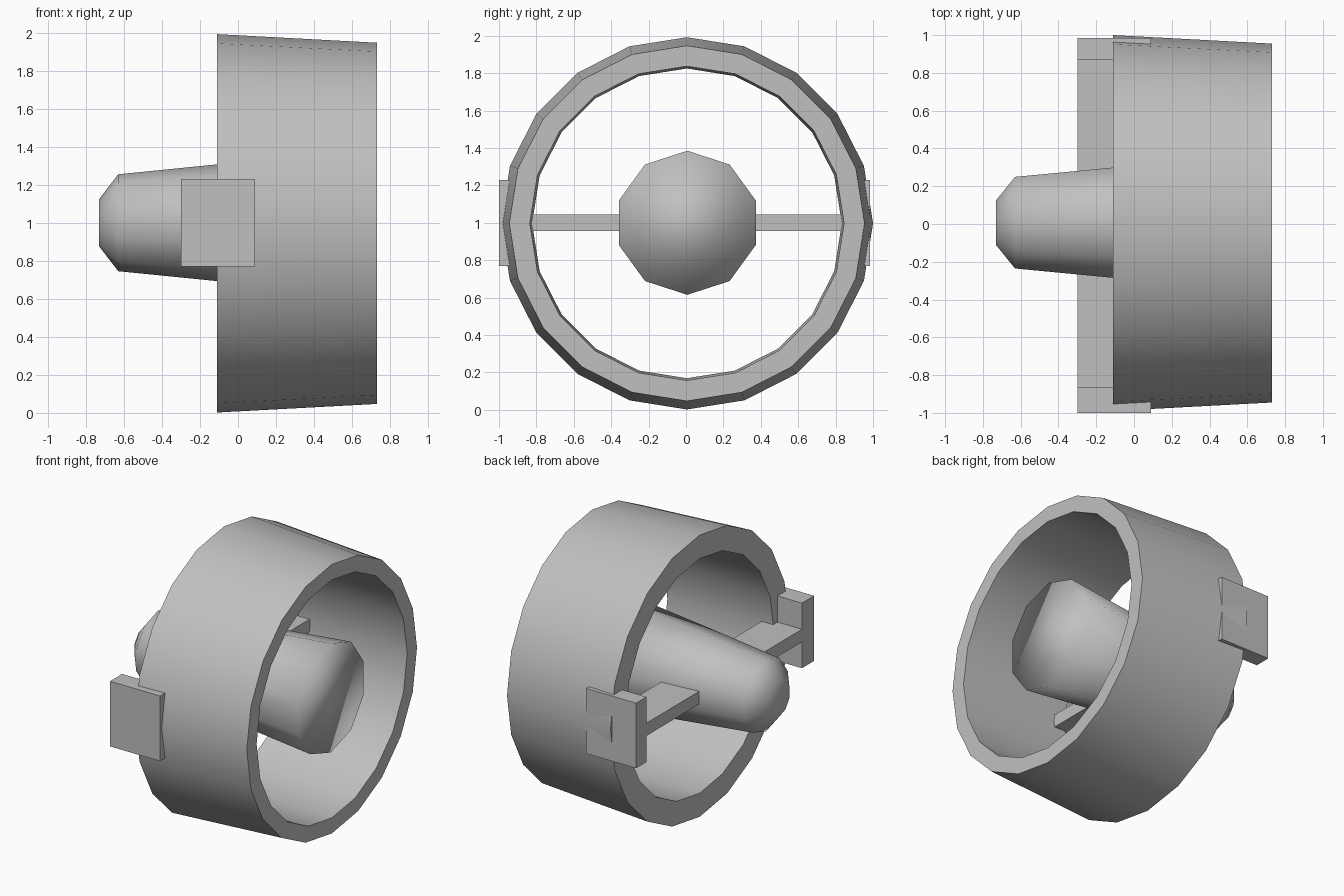
import bpy, bmesh, math

cube = bpy.data.objects.get("Cube")
if cube:
    bpy.data.objects.remove(cube, do_unlink=True)

grey = bpy.data.materials.new("light grey")
grey.use_nodes = True
colour = (0.53, 0.53, 0.53, 1)
grey.diffuse_color = colour
grey.node_tree.nodes["Principled BSDF"].inputs["Base Color"].default_value = colour


def finish(name, bm):
    bmesh.ops.recalc_face_normals(bm, faces=bm.faces)
    mesh = bpy.data.meshes.new(name)
    bm.to_mesh(mesh)
    bm.free()
    mesh.materials.append(grey)
    obj = bpy.data.objects.new(name, mesh)
    bpy.context.collection.objects.link(obj)
    return obj


def lathe(name, profile, sides, closed, cy, cz):
    """Turn (x, radius) points about an axis along x."""
    bm = bmesh.new()
    rings = []
    for x, r in profile:
        ring = []
        for i in range(sides):
            a = math.tau * i / sides
            ring.append(bm.verts.new((x, cy + r * math.sin(a), cz + r * math.cos(a))))
        rings.append(ring)
    pairs = list(zip(rings, rings[1:]))
    if closed:
        pairs.append((rings[-1], rings[0]))
    else:
        bm.faces.new(rings[0])
        bm.faces.new(rings[-1])
    for a, b in pairs:
        for i in range(sides):
            j = (i + 1) % sides
            bm.faces.new((a[i], a[j], b[j], b[i]))
    return finish(name, bm)


def box(name, low, high):
    bm = bmesh.new()
    bmesh.ops.create_cube(bm, size=1)
    for v in bm.verts:
        v.co = [l + (c + 0.5) * (h - l) for c, l, h in zip(v.co, low, high)]
    return finish(name, bm)


# Tapered outer duct with a thick wall
duct = lathe("outer_duct", [(-0.11, 0.995), (0.73, 0.95), (0.73, 0.84), (-0.11, 0.828)],
             20, True, 0.005, 0.997)
bpy.context.view_layer.objects.active = duct
duct.select_set(True)
bpy.ops.object.shade_smooth_by_angle(angle=math.radians(35))
duct.select_set(False)

# Central hub with a chamfered tail, softly shaded all over
hub = lathe("central_hub", [(-0.73, 0.125), (-0.63, 0.255), (-0.11, 0.307), (0.72, 0.385)],
            10, False, 0.007, 1.0)
hub.data.shade_smooth()

# Cross strut through the hub, and the plates at its ends
box("cross_strut", (-0.30, -0.88, 0.955), (-0.02, 0.88, 1.045))
box("right_plate", (-0.30, -1.0, 0.77), (0.09, -0.865, 1.23))
box("left_plate", (-0.30, 0.87, 0.77), (0.09, 0.985, 1.23))
